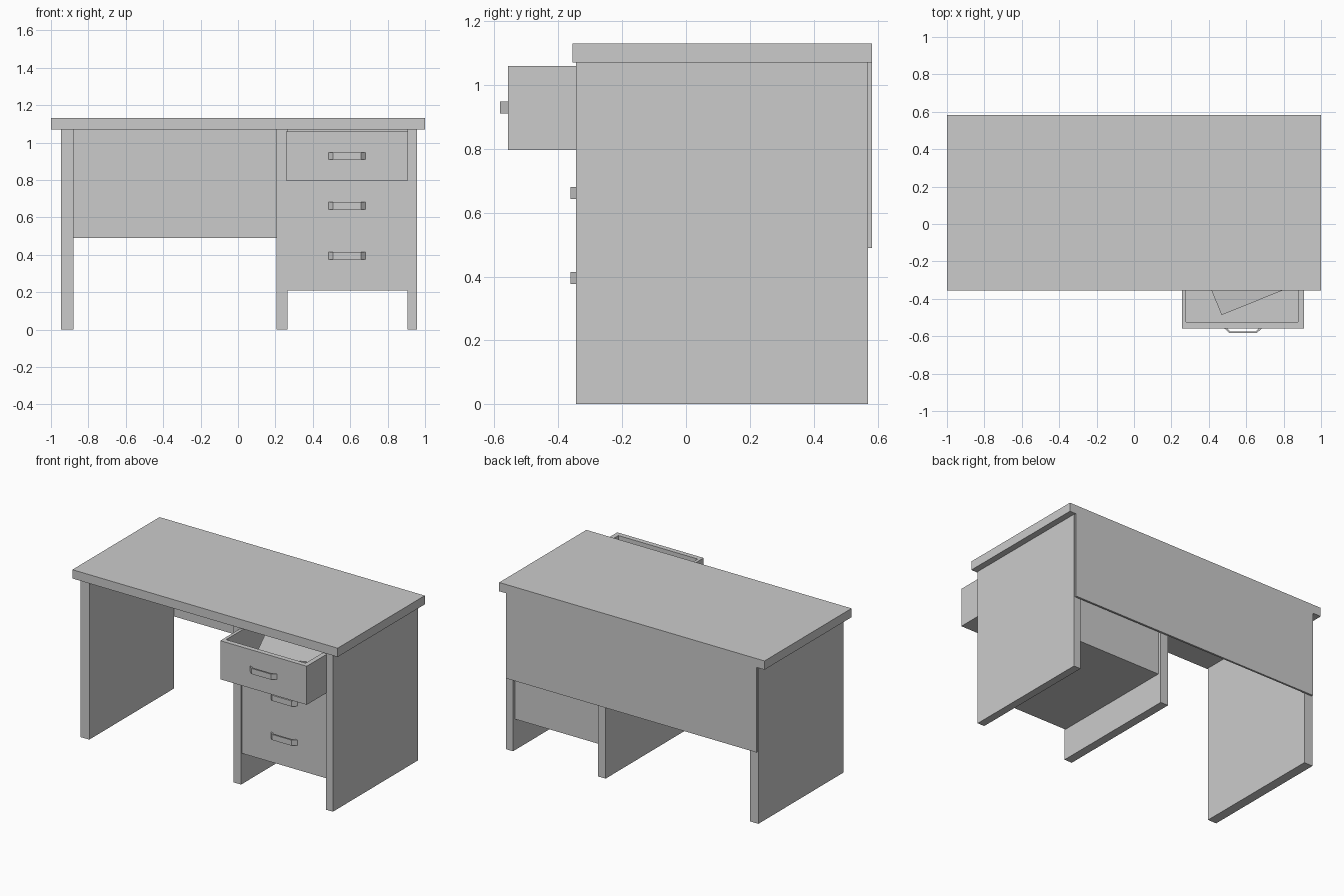
import bpy, bmesh, math
from mathutils import Matrix

if "Cube" in bpy.data.objects:
    bpy.data.objects.remove(bpy.data.objects["Cube"])


def finish(name, bm):
    bmesh.ops.recalc_face_normals(bm, faces=bm.faces)
    mesh = bpy.data.meshes.new(name)
    bm.to_mesh(mesh)
    bm.free()
    obj = bpy.data.objects.new(name, mesh)
    bpy.context.collection.objects.link(obj)
    return obj


def add_box(bm, x, y, z):
    size = Matrix.Diagonal((x[1] - x[0], y[1] - y[0], z[1] - z[0], 1))
    mid = Matrix.Translation((sum(x) / 2, sum(y) / 2, sum(z) / 2))
    return bmesh.ops.create_cube(bm, size=1, matrix=mid @ size)["verts"]


def box(name, x, y, z):
    bm = bmesh.new()
    add_box(bm, x, y, z)
    return finish(name, bm)


def open_tray(name, x, y, z, inner_x, inner_y, floor_z):
    # Box whose top is inset to the inner opening and pushed down to the floor
    bm = bmesh.new()
    add_box(bm, x, y, z)
    top = max(bm.faces, key=lambda f: f.calc_center_median().z)
    bmesh.ops.inset_region(bm, faces=[top], thickness=0.02)
    cx, cy = sum(x) / 2, sum(y) / 2
    for v in top.verts:
        v.co.x = inner_x[v.co.x > cx]
        v.co.y = inner_y[v.co.y > cy]
    new = bmesh.ops.extrude_discrete_faces(bm, faces=[top])["faces"][0]
    for v in new.verts:
        v.co.z = floor_z
    return finish(name, bm)


def handle(name, cx, y, cz):
    # Bent strip: slanted legs and a straight grip, extruded upward
    outer = [(-0.1, 0), (-0.074, -0.025), (0.074, -0.025), (0.1, 0)]
    inner = [(0.086, 0), (0.069, -0.016), (-0.069, -0.016), (-0.086, 0)]
    bm = bmesh.new()
    verts = [bm.verts.new((cx + px, y + py, cz - 0.019)) for px, py in outer + inner]
    faces = [bm.faces.new([verts[i], verts[i + 1], verts[6 - i], verts[7 - i]]) for i in range(3)]
    ext = bmesh.ops.extrude_face_region(bm, geom=faces)["geom"]
    bmesh.ops.translate(bm, vec=(0, 0, 0.038),
                        verts=[g for g in ext if isinstance(g, bmesh.types.BMVert)])
    return finish(name, bm)


# Tabletop and the three upright panels
box("tabletop", (-1, 1), (-0.355, 0.583), (1.07, 1.13))
for name, x in (("left_panel", (-0.945, -0.88)),
                ("middle_panel", (0.207, 0.265)),
                ("right_panel", (0.905, 0.957))):
    box(name, x, (-0.345, 0.57), (0, 1.07))

# Modesty panel across the back
box("back_panel", (-0.94, 0.95), (0.57, 0.583), (0.49, 1.107))

# Closed drawer cabinet and the pulled-out top drawer
box("drawer_cabinet", (0.265, 0.905), (-0.337, 0.547), (0.21, 0.796))
open_tray("open_drawer", (0.257, 0.909), (-0.558, 0.33), (0.797, 1.06),
          (0.278, 0.877), (-0.524, 0.30), 0.82)

# Handles, one per drawer
for i, (y, z) in enumerate(((-0.558, 0.929), (-0.337, 0.662), (-0.337, 0.395))):
    handle(f"drawer_handle_{i + 1}", 0.583, y, z)

# Sheet of paper lying askew in the open drawer
bm = bmesh.new()
sheet = add_box(bm, (0, 0.42), (0, 0.30), (-0.008, 0))
bmesh.ops.transform(bm, verts=sheet, matrix=Matrix.Translation((0.468, -0.487, 0.98))
                    @ Matrix.Rotation(math.radians(22), 4, "Z")
                    @ Matrix.Rotation(math.radians(5), 4, "X"))
finish("paper_sheet", bm)
